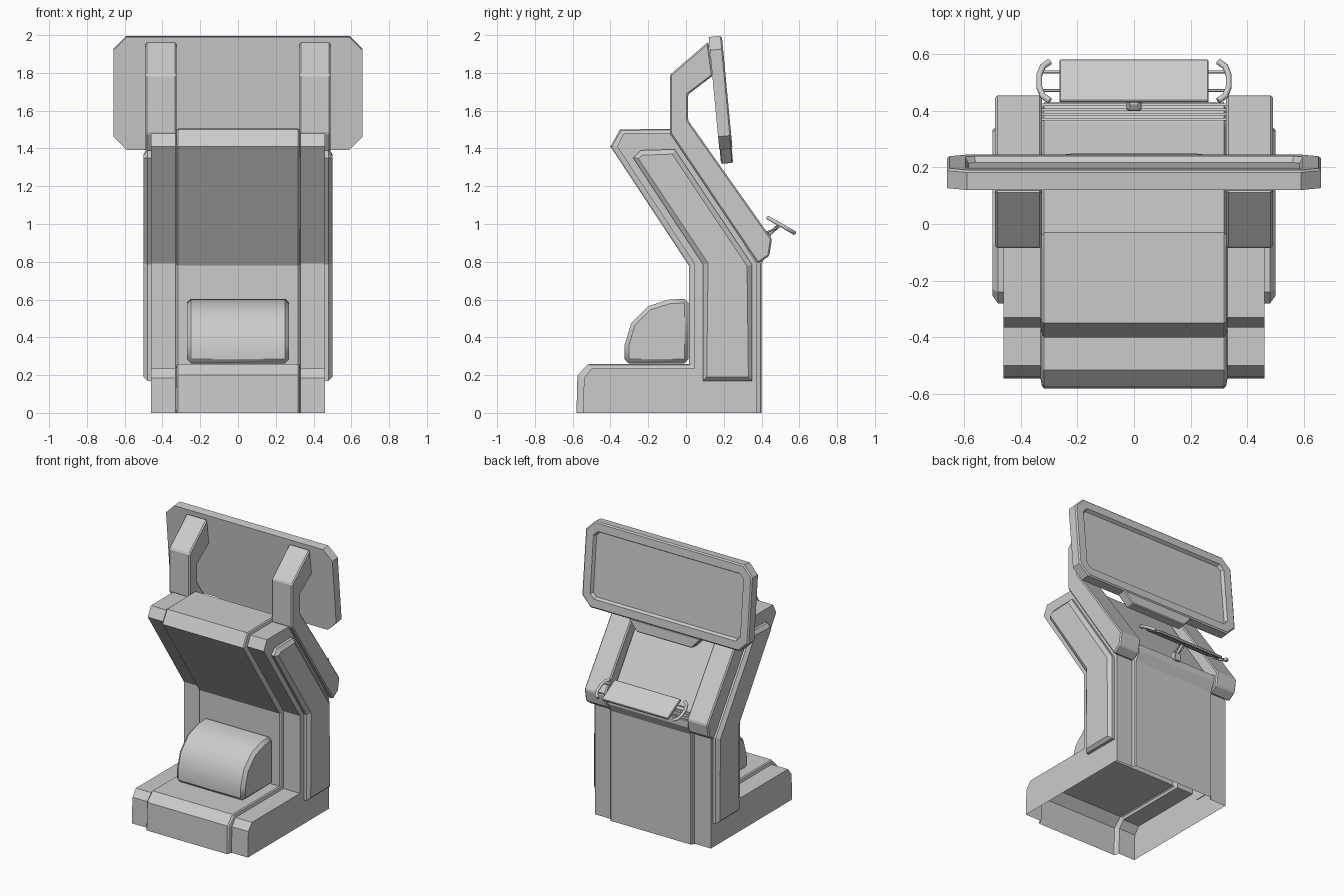
import bpy, bmesh, math
from mathutils import Vector, Matrix

if "Cube" in bpy.data.objects:
    bpy.data.objects.remove(bpy.data.objects["Cube"])


def finish(name, bm, bevel=0.0, smooth=False):
    bmesh.ops.recalc_face_normals(bm, faces=bm.faces[:])
    me = bpy.data.meshes.new(name)
    bm.to_mesh(me)
    bm.free()
    ob = bpy.data.objects.new(name, me)
    bpy.context.collection.objects.link(ob)
    if bevel:
        mod = ob.modifiers.new("edge", 'BEVEL')
        mod.width, mod.segments, mod.limit_method = bevel, 1, 'ANGLE'
        mod.angle_limit = math.radians(50 if smooth else 25)
    if smooth:
        bpy.ops.object.select_all(action='DESELECT')
        ob.select_set(True)
        bpy.context.view_layer.objects.active = ob
        bpy.ops.object.shade_smooth_by_angle(angle=math.radians(35))
    return ob


def loft(rings, skip_last=False):
    """Skin between equal-length vertex rings, with capped ends."""
    bm = bmesh.new()
    vs = [[bm.verts.new(p) for p in r] for r in rings]
    n = len(rings[0])
    for a, b in zip(vs, vs[1:]):
        for j in range(n - 1 if skip_last else n):
            k = (j + 1) % n
            bm.faces.new((a[j], a[k], b[k], b[j]))
    bm.faces.new(vs[0])
    bm.faces.new(vs[-1][::-1])
    bmesh.ops.recalc_face_normals(bm, faces=bm.faces[:])
    return bm


def prism_x(prof, x0, x1):
    return loft([[(x, y, z) for y, z in prof] for x in (x0, x1)])


def far_face(bm, d):
    return max(bm.faces, key=lambda f: f.calc_center_median().dot(Vector(d)))


def tube(name, pts, r, sides=8):
    cu = bpy.data.curves.new(name, 'CURVE')
    cu.dimensions, cu.bevel_depth, cu.use_fill_caps = '3D', r, True
    cu.bevel_resolution = sides // 4
    sp = cu.splines.new('POLY')
    sp.points.add(len(pts) - 1)
    for p, q in zip(sp.points, pts):
        p.co = (*q, 1)
    ob = bpy.data.objects.new(name, cu)
    bpy.context.collection.objects.link(ob)


# Cabinet body: wide centre band stepping in to the side bands, open underneath
centre = [(-.58, 0), (-.575, .2), (-.515, .26), (.015, .26), (.015, .78), (-.40, 1.41), (-.35, 1.5),
          (-.03, 1.505), (.36, .93), (.43, .895), (.43, .85), (.40, .79), (.40, 0)]
side = [(-.545, 0), (-.54, .185), (-.5, .235), (.045, .235), (.045, .79), (-.365, 1.41), (-.33, 1.48),
        (-.07, 1.48), (.28, .94), (.30, .91), (.33, .86), (.375, .79), (.375, 0)]
half = [(.317, 0), (.325, .25), (.33, 1), (.46, 1)]
stations = [(-x, t) for x, t in reversed(half)] + half
finish("cabinet_body", loft([[(x, a[0] + (b[0] - a[0]) * t, a[1] + (b[1] - a[1]) * t)
                              for a, b in zip(centre, side)] for x, t in stations], True))

# Slats on the ledge below the sloping panel
for i in range(4):
    y, z = .365 + .017 * i, .928 - .009 * i
    finish("ledge_slat", prism_x([(y, z - .01), (y, z + .008), (y + .009, z + .004), (y + .009, z - .014)],
                                 -.325, .325))

# Rounded pedestal on the base
hump = [(-.325, .262), (-.325, .36), (-.29, .475), (-.2, .565), (-.09, .6), (.014, .605), (.014, .262)]
finish("pedestal", prism_x(hump, -.27, .27), .022, True)

# Raised side panels and the arms that carry the screen
panel = [(.09, .17), (.35, .17), (.35, .785), (-.06, 1.395), (-.24, 1.39), (-.28, 1.35), (.09, .785)]
arm = [(-.085, 1.48), (-.085, 1.79), (.118, 1.965), (.142, 1.785), (.01, 1.685), (.01, 1.55),
       (.455, .92), (.44, .83), (.38, .79)]
for s, tag in ((1, "right"), (-1, "left")):
    bm = prism_x(panel, s * .455, s * .48)
    bmesh.ops.inset_region(bm, faces=[far_face(bm, (s, 0, 0))], thickness=.028, depth=.02)
    finish(tag + "_side_panel", bm)
    finish(tag + "_screen_arm", prism_x(arm, s * .325, s * .49), .008)

# Tilted octagonal screen with a recessed display on the back side
tilt = Matrix.Translation((0, .12, 1.99)) @ Matrix.Rotation(math.radians(5.4), 4, 'X')
octagon = [(-.66, -.07), (-.59, 0), (.59, 0), (.66, -.07), (.66, -.53), (.59, -.6), (-.59, -.6), (-.66, -.53)]
bm = loft([[(x, y, z) for x, z in octagon] for y in (0, .062)])
face = far_face(bm, (0, 1, 0))
for t, d in ((.01, .008), (.06, 0), (.012, -.022)):
    bmesh.ops.inset_region(bm, faces=[face], thickness=t, depth=d)
bm.transform(tilt)
finish("screen", bm)

# Tab under the screen
tab = [(-.29, -.595), (.29, -.595), (.22, -.675), (-.22, -.675)]
bm = loft([[(x, y, z) for x, z in tab] for y in (.002, .066)])
bm.transform(tilt)
finish("screen_tab", bm, .006)

# Tilted control board with bowed grips at both ends
place = Matrix.Translation((0, .504, .993)) @ Matrix.Rotation(math.radians(-30), 4, 'X')
bm = bmesh.new()
bmesh.ops.create_cube(bm, size=1, matrix=place @ Matrix.Diagonal((.525, .17, .018, 1)))
finish("control_board", bm, .004)
for s, tag in ((1, "right"), (-1, "left")):
    grip = [(.297, -.08), (.322, -.06), (.334, -.025), (.334, .025), (.322, .06), (.297, .08)]
    tube(tag + "_grip", [place @ Vector((s * x, y, 0)) for x, y in grip], .011)
    for y in (-.038, .038):
        tube(tag + "_grip_rod", [place @ Vector((s * x, y, 0)) for x in (.255, .33)], .005)

# Board mount
finish("mount_block", prism_x([(.40, .895), (.40, .945), (.425, .96), (.45, .94), (.44, .89)], -.026, .026), .004)
tube("mount_strut", [(0, .42, .93), (0, .49, .99)], .01)
for s in (-1, 1):
    tube("mount_brace", [(s * .018, .41, .95), (s * .018, .475, .975), (s * .018, .485, 1.0)], .005)
